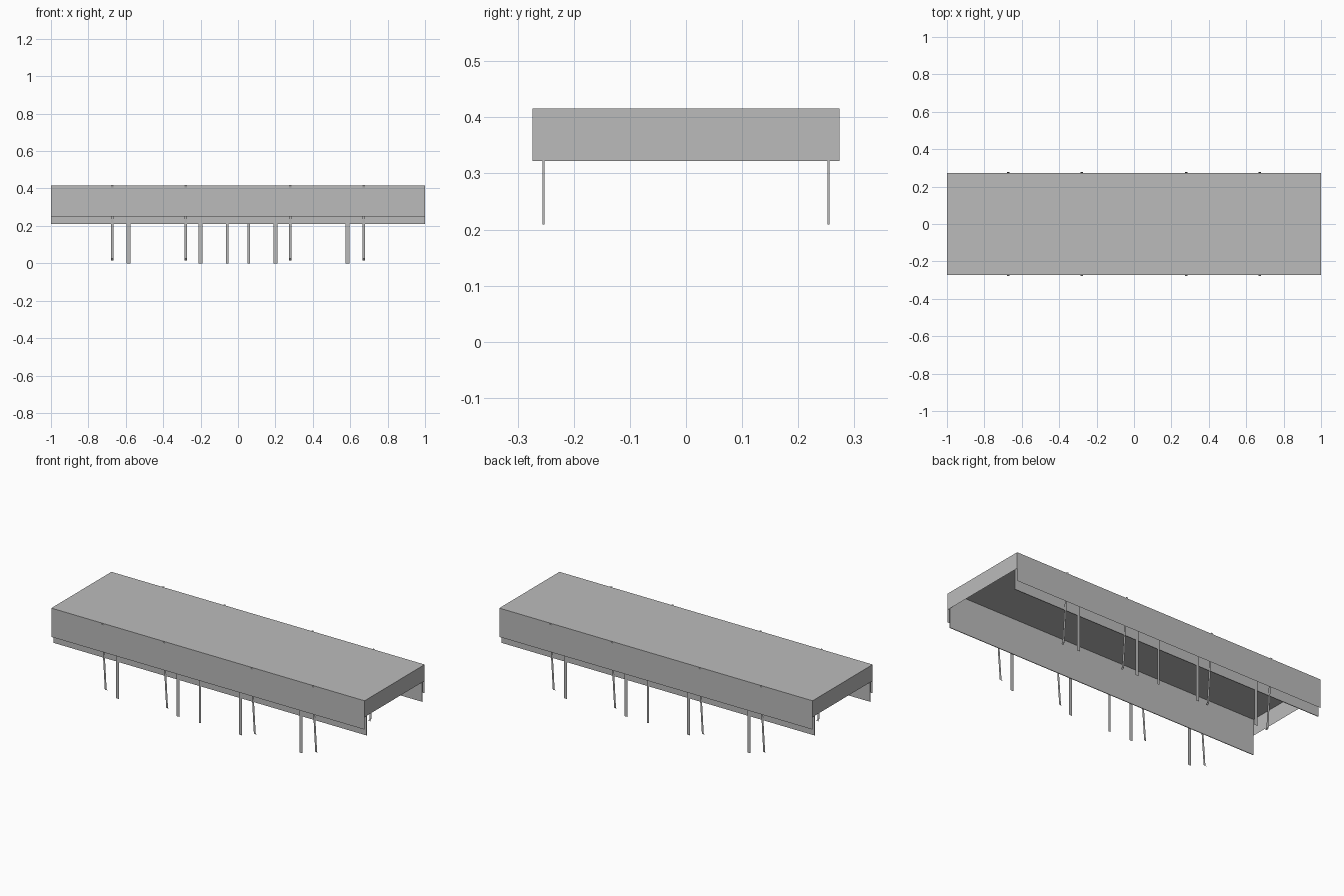
import bpy

if "Cube" in bpy.data.objects:
    bpy.data.objects.remove(bpy.data.objects["Cube"], do_unlink=True)

grey = bpy.data.materials.new("plain grey")
grey.use_nodes = True
colour = (0.5, 0.5, 0.5, 1)
grey.diffuse_color = colour
grey.node_tree.nodes["Principled BSDF"].inputs["Base Color"].default_value = colour

HALF_X, HALF_Y = 1.0, 0.274
TOP, SIDE_LOW, END_LOW = 0.416, 0.25, 0.322


def add_mesh(name, verts, faces):
    mesh = bpy.data.meshes.new(name)
    mesh.from_pydata(verts, [], faces)
    mesh.materials.append(grey)
    obj = bpy.data.objects.new(name, mesh)
    bpy.context.collection.objects.link(obj)
    return obj


def strip(name, x, width, profile, turn):
    """Thin sheet swept along x from a (y, z) profile; turn=-1 puts it on the back."""
    verts = [(turn * (x + s * width / 2), turn * y, z)
             for y, z in profile for s in (-1, 1)]
    faces = [(i + 2, i + 3, i + 1, i) for i in range(0, len(verts) - 2, 2)]
    return add_mesh(name, verts, faces)


# Roof sheet
add_mesh("roof", [(-HALF_X, -HALF_Y, TOP), (HALF_X, -HALF_Y, TOP),
                  (HALF_X, HALF_Y, TOP), (-HALF_X, HALF_Y, TOP)], [(0, 1, 2, 3)])

# Shallow skirts at both ends
for side, s in (("left", 1), ("right", -1)):
    add_mesh(side + "_end_skirt",
             [(s * HALF_X, -s * HALF_Y, END_LOW), (s * HALF_X, s * HALF_Y, END_LOW),
              (s * HALF_X, s * HALF_Y, TOP), (s * HALF_X, -s * HALF_Y, TOP)],
             [(0, 1, 2, 3)])

hook = [(-0.279, 0.418), (-0.272, 0.4), (-0.265, 0.25), (-0.247, 0.025), (-0.238, 0.016)]
upright = [(-0.262, TOP), (-0.262, 0)]

for side, turn in (("front", 1), ("back", -1)):
    # Deep outer skirt
    strip(side + "_skirt", 0, 2 * HALF_X, [(-HALF_Y, TOP), (-HALF_Y, SIDE_LOW)], turn)

    # Inner board behind the skirt
    bpy.ops.mesh.primitive_cube_add(size=1, location=(0, -turn * 0.254, 0.312))
    board = bpy.context.object
    board.name = side + "_inner_board"
    board.scale = (2 * HALF_X, 0.004, 0.206)
    board.data.materials.append(grey)

    # Flat uprights, curved straps and one narrow middle strap
    for x in (-0.585, -0.2, 0.2, 0.585):
        strip(side + "_upright", x, 0.02, upright, turn)
    for x in (-0.672, -0.28, 0.28, 0.672):
        strip(side + "_curved_strap", x, 0.012, hook, turn)
    strip(side + "_middle_strap", -0.058, 0.012, upright, turn)
